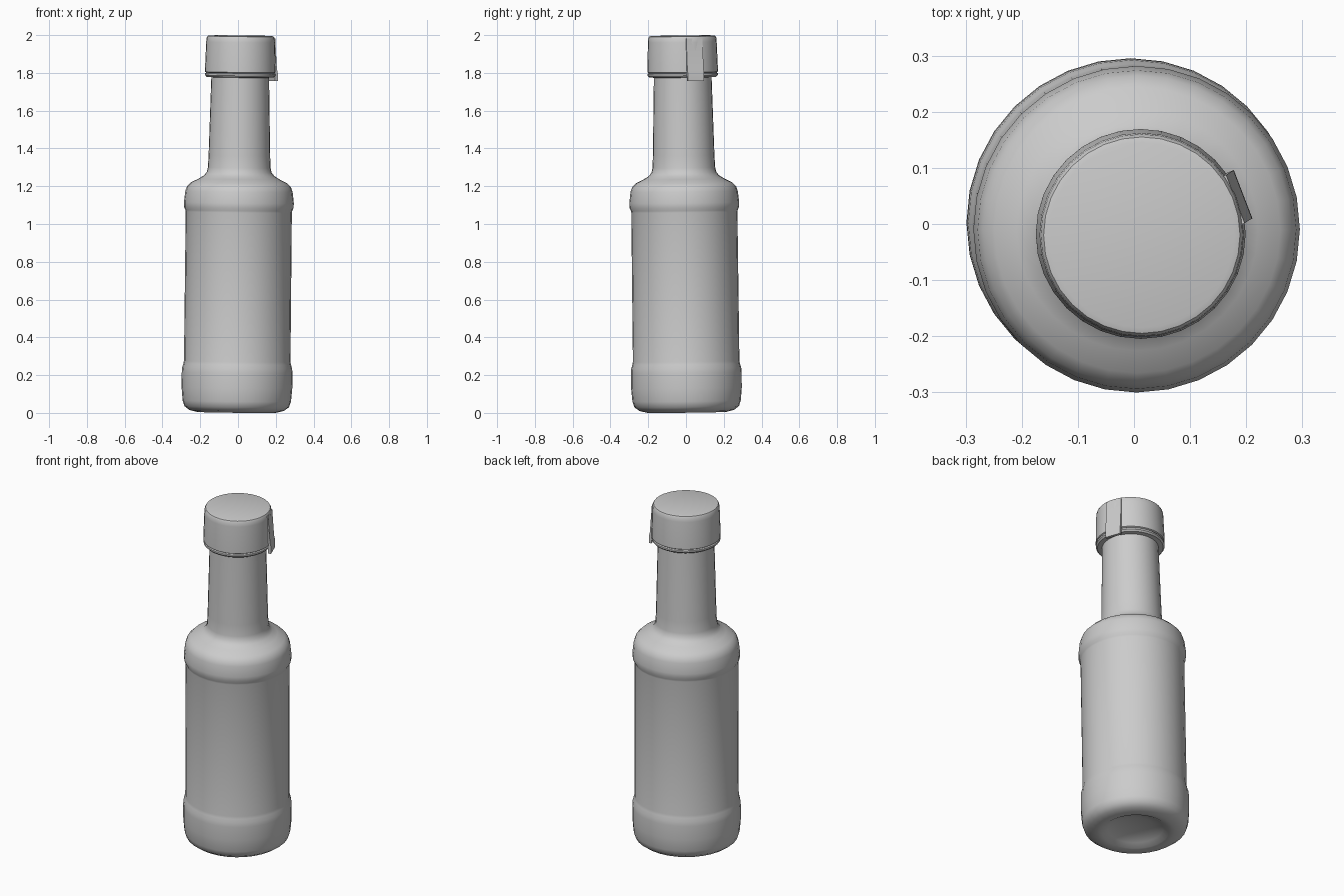
import bpy
import bmesh
import math
from mathutils import Matrix, Vector

SEGMENTS = 32
# The whole bottle leans very slightly
LEAN = Matrix.Translation((-0.007, 0.004, 0.003)) @ Matrix.Rotation(0.0105, 4, 'Y') @ Matrix.Rotation(0.012, 4, 'X')

cube = bpy.data.objects.get("Cube")
if cube:
    bpy.data.objects.remove(cube, do_unlink=True)


def finish(name, bm, angle):
    bmesh.ops.recalc_face_normals(bm, faces=bm.faces)
    mesh = bpy.data.meshes.new(name)
    bm.to_mesh(mesh)
    bm.free()
    obj = bpy.data.objects.new(name, mesh)
    bpy.context.collection.objects.link(obj)
    obj.matrix_world = LEAN
    bpy.ops.object.select_all(action='DESELECT')
    obj.select_set(True)
    bpy.context.view_layer.objects.active = obj
    bpy.ops.object.shade_smooth_by_angle(angle=math.radians(angle))
    return obj


def lathe(name, profile, angle=40):
    """Turn a (radius, height) profile around the z axis."""
    bm = bmesh.new()
    verts = [bm.verts.new((r, 0, z)) for r, z in profile]
    edges = [bm.edges.new(pair) for pair in zip(verts, verts[1:])]
    bmesh.ops.spin(bm, geom=verts + edges, cent=(0, 0, 0), axis=(0, 0, 1),
                   angle=math.tau, steps=SEGMENTS)
    bmesh.ops.remove_doubles(bm, verts=bm.verts, dist=0.0001)
    return finish(name, bm, angle)


# Bottle: dished base, base band, body, shoulder band and neck
lathe("bottle", [
    (0, 0.045), (0.09, 0.04), (0.15, 0.02), (0.18, 0.002), (0.21, 0), (0.25, 0.01),
    (0.277, 0.03), (0.287, 0.06), (0.293, 0.13), (0.293, 0.21), (0.291, 0.235), (0.285, 0.255),
    (0.282, 0.27), (0.281, 1.06), (0.283, 1.07), (0.29, 1.085), (0.291, 1.11),
    (0.284, 1.17), (0.275, 1.195), (0.255, 1.215), (0.215, 1.235), (0.187, 1.252),
    (0.172, 1.27), (0.166, 1.295), (0.163, 1.36), (0.153, 1.77), (0.151, 1.85)])

# Cap with rounded rim
lathe("cap", [
    (0, 1.994), (0.165, 1.994), (0.175, 1.991), (0.18, 1.982), (0.182, 1.96),
    (0.187, 1.81), (0.187, 1.802), (0.18, 1.797), (0.15, 1.797)])

# Tamper ring under the cap
lathe("cap_ring", [
    (0.15, 1.8), (0.178, 1.798), (0.186, 1.793), (0.186, 1.784),
    (0.178, 1.775), (0.15, 1.773)])

# Tear tab: a flat strip along the cap side, flaring out at its lower end
bm = bmesh.new()
middle = math.radians(21)
outward = Vector((math.cos(middle), math.sin(middle), 0))
sideways = Vector((-math.sin(middle), math.cos(middle), 0))
rings = []
for z, reach in [(1.98, 0.179), (1.82, 0.19), (1.80, 0.195), (1.755, 0.196)]:
    corners = [(reach, -0.046), (reach, 0.046), (reach - 0.016, 0.046), (reach - 0.016, -0.046)]
    rings.append([bm.verts.new(outward * d + sideways * s + Vector((0, 0, z))) for d, s in corners])
for upper, lower in zip(rings, rings[1:]):
    for i in range(4):
        j = (i + 1) % 4
        bm.faces.new((upper[i], upper[j], lower[j], lower[i]))
bm.faces.new(rings[0])
bm.faces.new(rings[-1])
finish("tear_tab", bm, 30)
